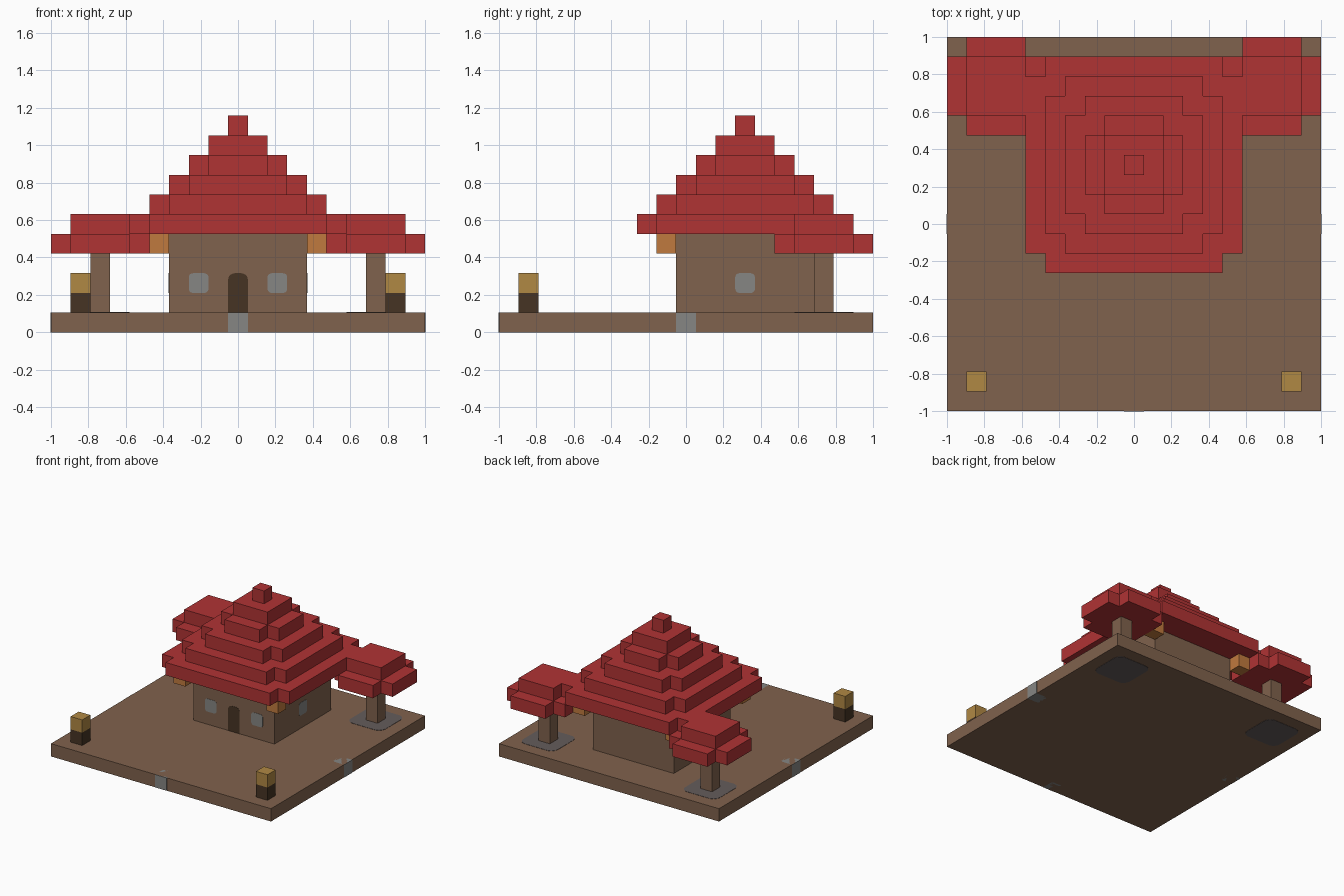
import bpy, bmesh
from math import cos, sin, pi
from mathutils import Vector

if "Cube" in bpy.data.objects:
    bpy.data.objects.remove(bpy.data.objects["Cube"])

U = 2 / 19                 # block size
X, Y, Z = Vector((1, 0, 0)), Vector((0, 1, 0)), Vector((0, 0, 1))


def material(name, *rgb):
    lin = [(c / 255 / 12.92) if c < 11 else ((c / 255 + 0.055) / 1.055) ** 2.4 for c in rgb]
    m = bpy.data.materials.new(name)
    m.use_nodes = True
    m.diffuse_color = (*lin, 1)
    m.node_tree.nodes["Principled BSDF"].inputs["Base Color"].default_value = (*lin, 1)
    return m


wood = material("brown_wood", 128, 98, 77)
red = material("red_tiles", 176, 51, 52)
gold = material("gold_lamp", 176, 136, 68)
orange = material("orange_lantern", 192, 122, 62)
dark = material("dark_wood", 70, 52, 36)
grey = material("grey_stone", 134, 134, 131)
slate = material("slate_soil", 100, 92, 91)


def prism(name, points, offset, mat):
    """Extrude a flat outline along an offset vector."""
    bm = bmesh.new()
    face = bm.faces.new([bm.verts.new(p) for p in points])
    ext = bmesh.ops.extrude_face_region(bm, geom=[face])["geom"]
    bmesh.ops.translate(bm, vec=offset, verts=[g for g in ext if isinstance(g, bmesh.types.BMVert)])
    bmesh.ops.recalc_face_normals(bm, faces=bm.faces)
    mesh = bpy.data.meshes.new(name)
    bm.to_mesh(mesh)
    bm.free()
    mesh.materials.append(mat)
    obj = bpy.data.objects.new(name, mesh)
    bpy.context.collection.objects.link(obj)
    return obj


def slab(name, x, y, z, size, height, mat, notched=False):
    """Square block slab; x, y are its centre, z its bottom, all in blocks."""
    h, k = size / 2, size / 2 - 1
    quarter = [(h, -k), (h, k), (k, k), (k, h)] if notched else [(h, h)]
    pts = []
    for turn in range(4):
        pts += quarter if turn == 0 else [(-b, a) for a, b in pts[-len(quarter):]]
    if notched:            # drop the doubled corners between quarters
        pts = [p for i, p in enumerate(pts) if p not in pts[:i]]
    return prism(name, [Vector((x + a, y + b, z)) * U for a, b in pts], Z * height * U, mat)


def plate(name, centre, u, v, size, radius, mat, foot_round=True):
    """Thin painted plate in the u, v plane, facing u cross v; size in blocks."""
    w, h = size[0] * U / 2, size[1] * U / 2
    pts = []
    for i, (a, b) in enumerate([(1, 1), (-1, 1), (-1, -1), (1, -1)]):
        r = radius if b > 0 or foot_round else 0
        for s in range(6 if r else 1):
            t = (i + s / 5) * pi / 2
            pts.append(Vector(centre) * U + u * (a * (w - r) + r * cos(t) * bool(r))
                       + v * (b * (h - r) + r * sin(t) * bool(r)))
    return prism(name, pts, u.cross(v) * 0.002, mat)


# Ground and house body
HY = 3                     # house centre, in blocks
slab("ground", 0, 0, 0, 19, 1, wood)
slab("house_walls", 0, HY, 1, 7, 4, wood)

# Stepped roof, one slab per layer
for i, size in enumerate([11, 9, 7, 5, 3, 1]):
    slab(f"roof_layer_{i + 1}", 0, HY, 5 + i, size, 1, red, notched=size > 3)

# Door and front windows
front = HY - 3.5
plate("door", (0, front, 2), X, Z, (1, 2), 0.035, dark, foot_round=False)

for side, s in (("left", 1), ("right", -1)):
    plate(f"{side}_front_window", (2 * s, front, 2.5), X, Z, (1, 1), 0.022, grey)
    plate(f"{side}_side_window", (3.5 * s, HY, 2.5), Y * s, Z, (1, 1), 0.022, grey)

    # Lanterns under the roof corners
    for end, t in (("front", -1), ("back", 1)):
        slab(f"{side}_{end}_lantern", 4 * s, HY + 4 * t, 4, 1, 1, orange)

    # Trees on soil patches
    tx, ty = 7 * s, 7
    slab(f"{side}_tree_trunk", tx, ty, 1, 1, 3, wood)
    slab(f"{side}_tree_lower_crown", tx, ty, 4, 5, 1, red, notched=True)
    slab(f"{side}_tree_upper_crown", tx, ty, 5, 3, 1, red)
    plate(f"{side}_soil_top", (tx, ty, 1), X, Y, (3, 3), 0.06, slate)
    plate(f"{side}_soil_bottom", (tx, ty, 0), Y, X, (3, 3), 0.06, slate)

    # Lamp posts at the front corners
    slab(f"{side}_lamp_post", 8 * s, -8, 1, 1, 1, dark)
    slab(f"{side}_lamp", 8 * s, -8, 2, 1, 1, gold)

# Stone blocks set in the middle of three ground edges
for side, out in (("left", X), ("right", -X), ("front", -Y)):
    along = Z.cross(out)
    mid = out * 9
    plate(f"{side}_edge_stone_face", out * 9.5 + Z / 2, along, Z, (1, 1), 0, grey)
    plate(f"{side}_edge_stone_top", mid + Z, -along, -out, (1, 1), 0.025, grey, foot_round=False)
    plate(f"{side}_edge_stone_bottom", mid, along, -out, (1, 1), 0.025, grey, foot_round=False)
